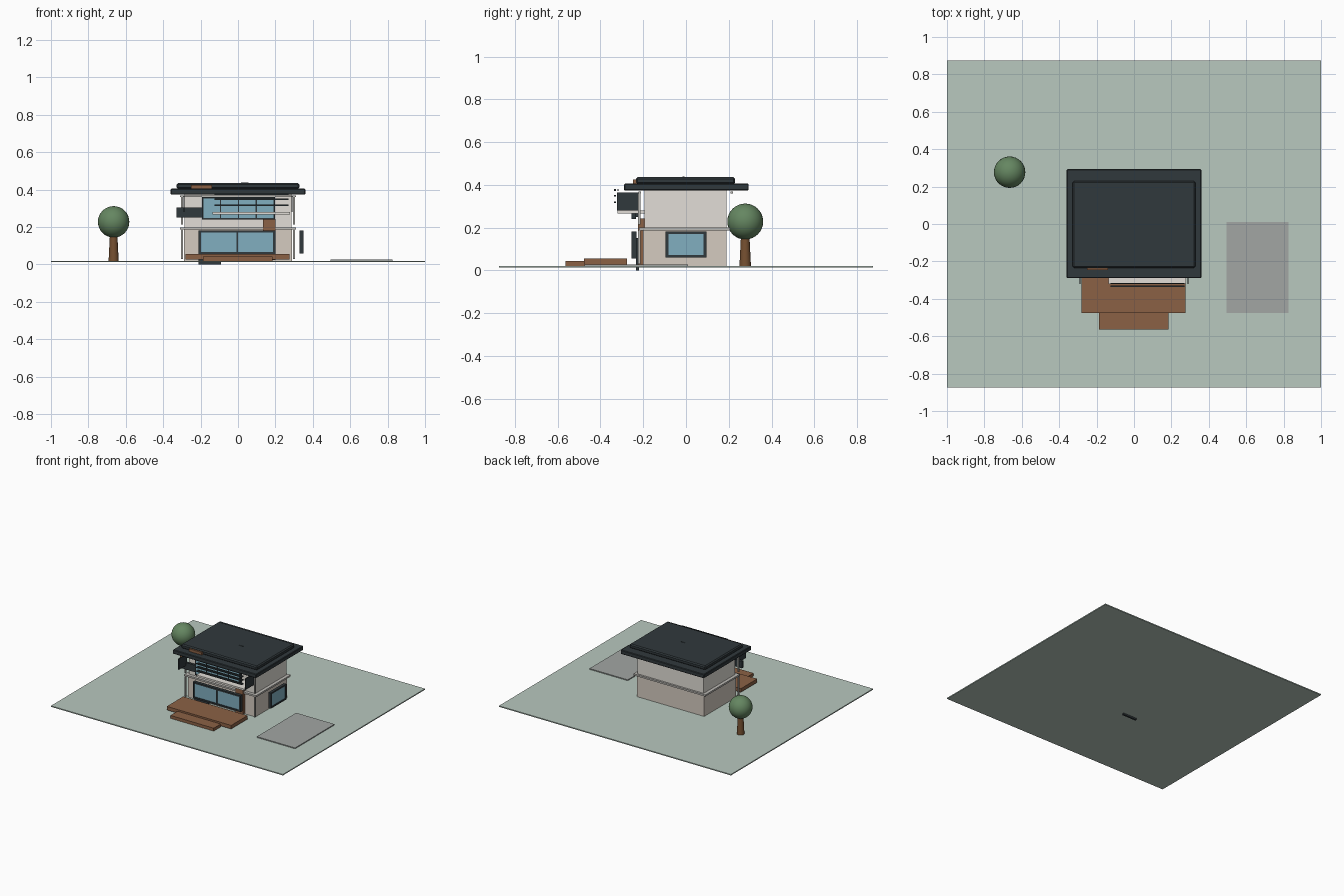
import bpy, bmesh

if "Cube" in bpy.data.objects:
    bpy.data.objects.remove(bpy.data.objects["Cube"])

def mat(name, r, g, b):
    m = bpy.data.materials.new(name)
    m.diffuse_color = (r, g, b, 1)
    m.use_nodes = True
    m.node_tree.nodes["Principled BSDF"].inputs["Base Color"].default_value = m.diffuse_color
    return m

DARK = mat("charcoal", 0.03, 0.04, 0.045)
WOOD = mat("wood", 0.26, 0.12, 0.06)
BARK = mat("bark", 0.18, 0.08, 0.03)
LEAF = mat("leaf", 0.13, 0.24, 0.12)
GLASS = mat("glass", 0.22, 0.43, 0.53)
STONE = mat("warm_wall", 0.66, 0.6, 0.53)
PALE = mat("pale_wall", 0.76, 0.73, 0.68)
LAWN = mat("lawn", 0.48, 0.58, 0.52)
PAVE = mat("paving", 0.36, 0.38, 0.37)
TRIM = mat("trim", 0.5, 0.49, 0.46)

def box(name, x, y, z, m, bevel=0):
    """Box from (min, max) ranges."""
    bm = bmesh.new()
    bmesh.ops.create_cube(bm, size=1)
    for v in bm.verts:
        v.co = [r[0] if c < 0 else r[1] for c, r in zip(v.co, (x, y, z))]
    me = bpy.data.meshes.new(name)
    bm.to_mesh(me)
    bm.free()
    ob = bpy.data.objects.new(name, me)
    bpy.context.collection.objects.link(ob)
    me.materials.append(m)
    if bevel:
        mod = ob.modifiers.new("edge", 'BEVEL')
        mod.width, mod.segments = bevel, 1
    return ob

def window(name, u, z, d, panes, axis, t=0.012):
    """Framed glazing; u is the horizontal range, d the depth range."""
    def part(n, uu, zz, dd, m):
        box(name + n, *((uu, dd) if axis == 'x' else (dd, uu)), zz, m)
    for n, zz in (("_sill", (z[0], z[0] + t)), ("_head", (z[1] - t, z[1]))):
        part(n, u, zz, d, DARK)
    for i in range(panes + 1):
        w = t if i in (0, panes) else t * 0.7
        c = u[0] + t / 2 + (u[1] - u[0] - t) * i / panes
        part(f"_mullion_{i}", (c - w / 2, c + w / 2), (z[0] + t, z[1] - t), d, DARK)
    mid, h = (d[0] + d[1]) / 2, (d[1] - d[0]) * 0.3
    part("_glass", (u[0] + 0.004, u[1] - 0.004), (z[0] + 0.004, z[1] - 0.004),
         (mid - h, mid + h), GLASS)

# site
box("lawn", (-1, 1), (-0.875, 0.875), (0.012, 0.02), LAWN)
box("driveway", (0.495, 0.825), (-0.475, 0.01), (0.019, 0.027), PAVE)
box("deck", (-0.28, 0.275), (-0.477, -0.275), (0.028, 0.056), WOOD)
box("deck_step", (-0.188, 0.185), (-0.563, -0.475), (0.02, 0.043), WOOD)

# house storeys
box("lower_storey", (-0.29, 0.29), (-0.2, 0.19), (0.018, 0.188), STONE)
box("floor_band", (-0.31, 0.31), (-0.22, 0.205), (0.186, 0.199), TRIM)
box("upper_storey", (-0.285, 0.285), (-0.195, 0.19), (0.198, 0.378), PALE)

# roof
box("roof_eaves", (-0.36, 0.36), (-0.29, 0.293), (0.373, 0.405), DARK, 0.004)
box("roof_cap", (-0.328, 0.328), (-0.234, 0.23), (0.403, 0.436), DARK, 0.008)
box("chimney", (-0.25, -0.14), (-0.247, -0.192), (0.395, 0.425), WOOD)
box("roof_vent", (0.015, 0.055), (-0.016, -0.008), (0.43, 0.438), DARK)
for side, y in (("front", -0.216), ("back", 0.214)):
    box(side + "_gutter", (-0.31, 0.31), (y - 0.006, y + 0.006), (0.36, 0.369), TRIM)

# windows and door
window("lower_window", (-0.21, 0.2), (0.055, 0.182), (-0.256, -0.232), 2, 'x')
window("upper_window", (-0.193, 0.197), (0.24, 0.362), (-0.256, -0.234), 4, 'x', 0.008)
window("side_window", (-0.095, 0.095), (0.06, 0.181), (0.328, 0.35), 1, 'y')
box("front_door", (-0.21, -0.09), (-0.235, -0.221), (0, 0.15), DARK)
box("wood_cladding", (0.135, 0.2), (-0.225, -0.195), (0.025, 0.243), WOOD)

# balcony with side screens and louvre bars
box("balcony_floor", (-0.135, 0.277), (-0.32, -0.195), (0.266, 0.28), PALE)
box("corner_planter", (-0.33, -0.19), (-0.236, -0.218), (0.25, 0.304), DARK)
for s, side in ((-1, "left"), (1, "right")):
    c = 0.288 * s
    box(side + "_screen", (c - 0.003, c + 0.003), (-0.322, -0.22), (0.28, 0.365), DARK)
    c = 0.299 * s
    for n, z in (("lower", (0.03, 0.186)), ("upper", (0.215, 0.36))):
        box(f"{side}_{n}_post", (c - 0.005, c + 0.005), (-0.224, -0.213), z, TRIM)
for i, z in enumerate((0.376, 0.348, 0.318)):
    box(f"louvre_{i}", (-0.125, 0.27), (-0.336, -0.328), (z - 0.004, z + 0.004), DARK)
    box(f"louvre_back_{i}", (-0.125, 0.27), (-0.321, -0.315), (z - 0.004, z + 0.004), DARK)

# tree
bpy.ops.mesh.primitive_cone_add(vertices=24, radius1=0.027, radius2=0.02, depth=0.14,
                                location=(-0.665, 0.277, 0.088))
trunk = bpy.context.object
trunk.name = "tree_trunk"
trunk.data.materials.append(BARK)
bpy.ops.object.shade_smooth_by_angle()
bpy.ops.mesh.primitive_uv_sphere_add(segments=32, ring_count=16, radius=0.084,
                                     location=(-0.665, 0.277, 0.228))
crown = bpy.context.object
crown.name = "tree_crown"
crown.data.materials.append(LEAF)
bpy.ops.object.shade_smooth_by_angle()
